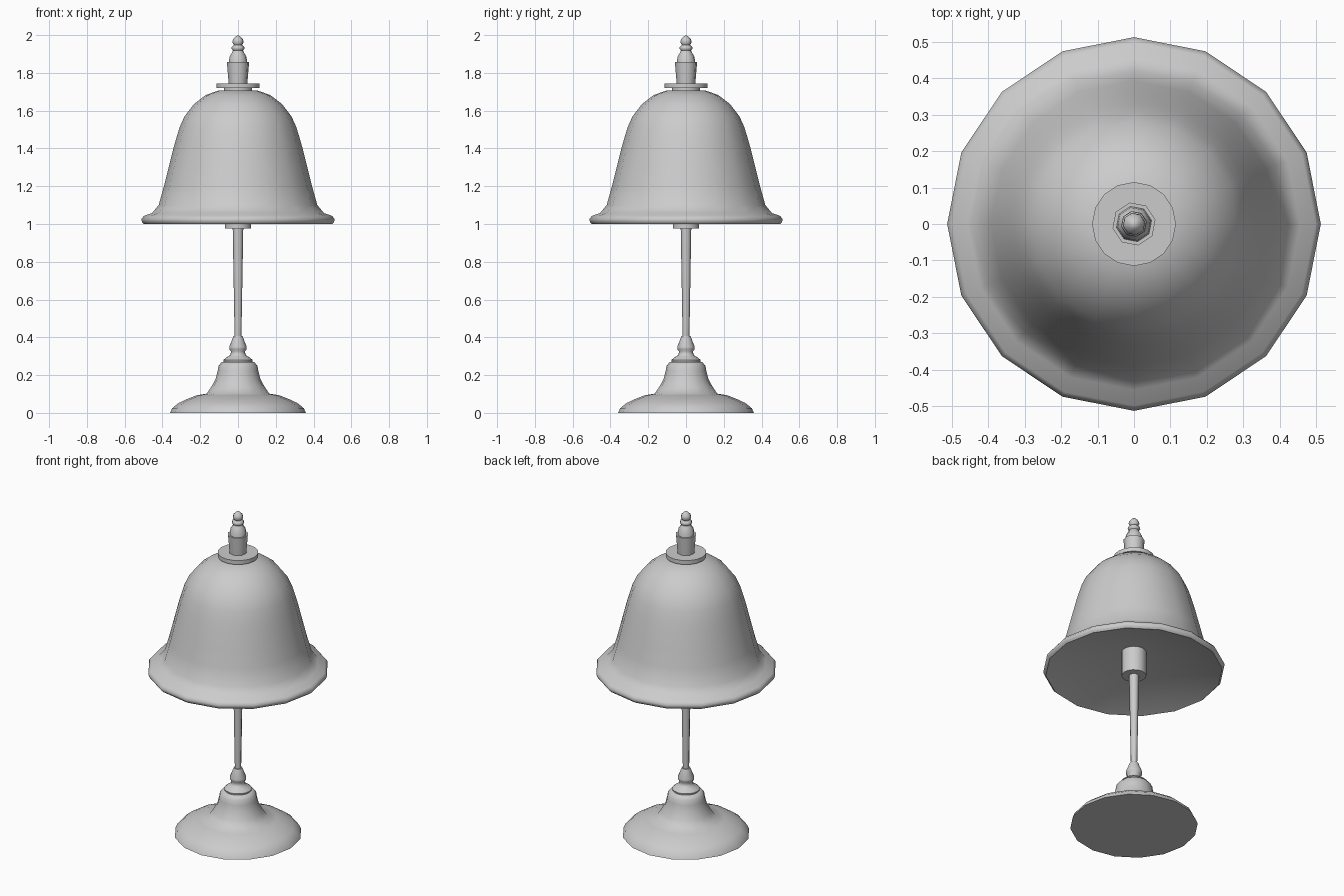
import bpy, bmesh, math

cube = bpy.data.objects.get("Cube")
if cube:
    bpy.data.objects.remove(cube, do_unlink=True)

GREY = (0.6, 0.6, 0.6, 1.0)
grey = bpy.data.materials.new("plain grey")
grey.use_nodes = True
grey.diffuse_color = GREY
grey.node_tree.nodes["Principled BSDF"].inputs["Base Color"].default_value = GREY


def lathe(name, profile, sides=16, turn=0.0, sharp=60):
    """Spin (radius, height) points round z; a zero radius closes at a pole."""
    bm = bmesh.new()
    rings = []
    for r, z in profile:
        if r == 0:
            rings.append([bm.verts.new((0, 0, z))] * sides)
        else:
            angles = [turn + math.tau * i / sides for i in range(sides)]
            rings.append([bm.verts.new((r * math.cos(a), r * math.sin(a), z)) for a in angles])
    for low, high in zip(rings, rings[1:]):
        for i in range(sides):
            j = (i + 1) % sides
            corners = dict.fromkeys((low[i], low[j], high[j], high[i]))
            bm.faces.new(list(corners))
    mesh = bpy.data.meshes.new(name)
    bm.to_mesh(mesh)
    bm.free()
    mesh.materials.append(grey)
    obj = bpy.data.objects.new(name, mesh)
    bpy.context.collection.objects.link(obj)
    bpy.ops.object.select_all(action="DESELECT")
    obj.select_set(True)
    bpy.context.view_layer.objects.active = obj
    bpy.ops.object.shade_smooth_by_angle(angle=math.radians(sharp))
    return obj


# Foot: wide dish sweeping up into a flared pedestal, and the collar for the stem
lathe("base_foot", [(0, 0), (0.36, 0), (0.348, 0.025), (0.315, 0.052),
                    (0.27, 0.073), (0.22, 0.093), (0.165, 0.102), (0.14, 0.14),
                    (0.118, 0.18), (0.108, 0.22), (0.103, 0.25), (0.085, 0.27), (0, 0.27)])
lathe("stem_collar", [(0.075, 0.265), (0.078, 0.28), (0.06, 0.295), (0.042, 0.305),
                      (0.036, 0.325), (0.046, 0.337), (0.046, 0.35),
                      (0.024, 0.407), (0, 0.407)])

# Tapered stem and lamp socket
lathe("stem", [(0.018, 0.4), (0.028, 0.98)], sides=8)
lathe("socket", [(0, 0.975), (0.07, 0.975), (0.07, 1.15)])

# Bell shade with rolled rim, closed underneath by a shallow cone
lathe("bell_shade", [(0.498, 1.0), (0.508, 1.01), (0.512, 1.026), (0.498, 1.043),
                     (0.455, 1.058), (0.42, 1.1), (0.392, 1.2), (0.367, 1.3),
                     (0.342, 1.4), (0.328, 1.45), (0.308, 1.515), (0.283, 1.57),
                     (0.233, 1.635), (0.172, 1.682), (0.1, 1.708), (0, 1.708)])
lathe("shade_underside", [(0, 1.148), (0.498, 1.0)])

# Cap on the shade
lathe("cap_neck", [(0.075, 1.7), (0.075, 1.725)])
lathe("cap_disc", [(0, 1.72), (0.115, 1.72), (0.115, 1.745), (0, 1.745)])

# Turned knob and finial
lathe("knob", [(0.05, 1.74), (0.06, 1.857), (0, 1.857)], sides=8, turn=0.2)
lathe("finial", [(0.05, 1.85), (0.046, 1.885), (0.034, 1.905), (0.027, 1.918),
                 (0.036, 1.928), (0.034, 1.938), (0.022, 1.948), (0.031, 1.962),
                 (0.027, 1.977), (0.014, 1.992), (0, 2.0)], sides=8, turn=0.2)
